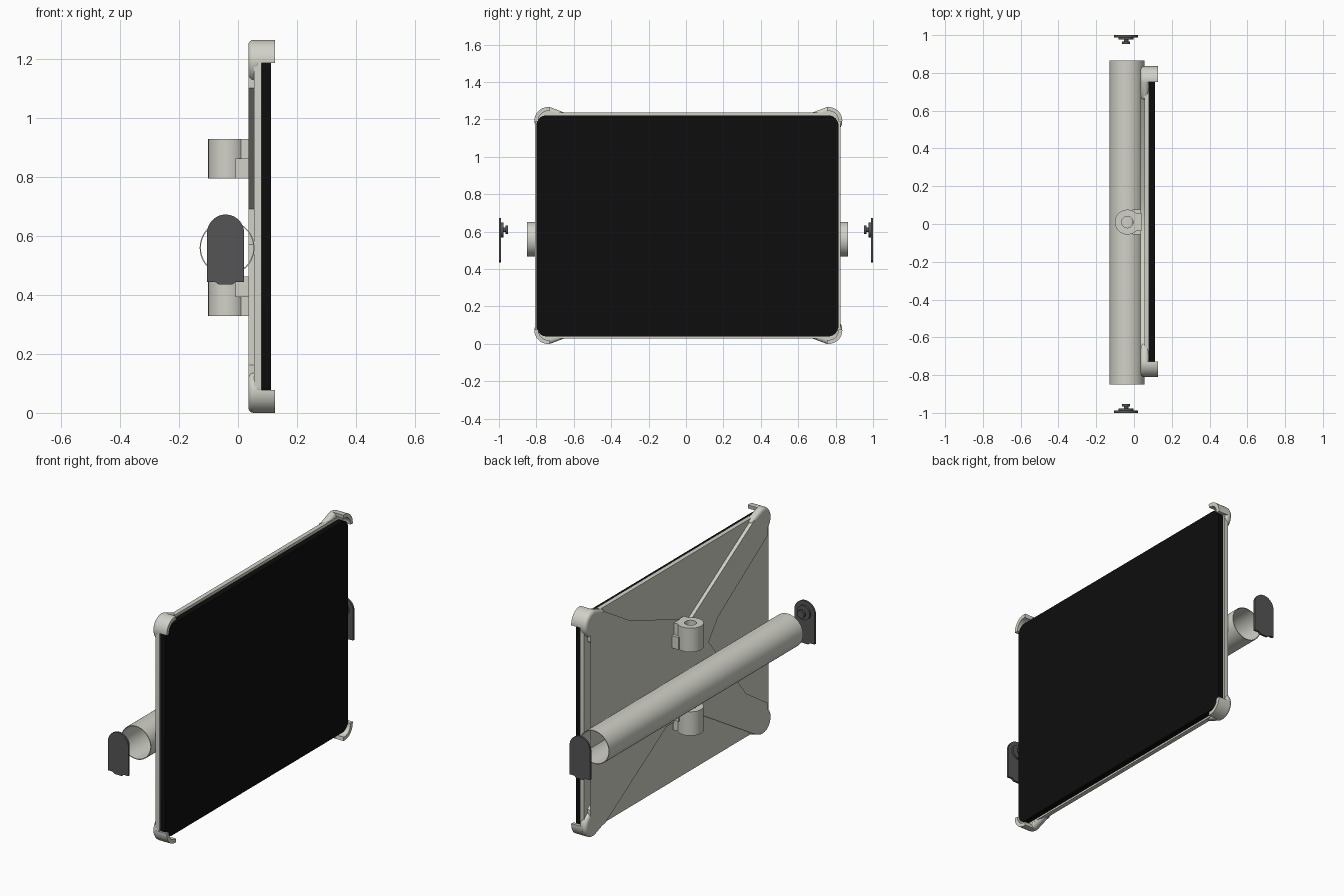
import bpy, bmesh, math

if "Cube" in bpy.data.objects:
    bpy.data.objects.remove(bpy.data.objects["Cube"])

CY, CZ = 0.01, 0.647      # tablet centre in y and z


def material(name, rgb):
    m = bpy.data.materials.new(name)
    m.diffuse_color = (*rgb, 1)
    m.use_nodes = True
    m.node_tree.nodes["Principled BSDF"].inputs["Base Color"].default_value = m.diffuse_color
    return m


light = material("warm_light_grey", (0.64, 0.64, 0.58))
dark = material("dark_grey", (0.09, 0.09, 0.09))
black = material("screen_black", (0.004, 0.004, 0.004))

# maps (u, v, along) to x, y, z for each extrusion axis
AXES = {
    "x": lambda u, v, w: (w, u, v),
    "y": lambda u, v, w: (u, w, v),
    "z": lambda u, v, w: (u, v, w),
}


def finish(name, bm, mat, bevel=0):
    bmesh.ops.recalc_face_normals(bm, faces=bm.faces)
    me = bpy.data.meshes.new(name)
    bm.to_mesh(me)
    bm.free()
    ob = bpy.data.objects.new(name, me)
    bpy.context.collection.objects.link(ob)
    me.materials.append(mat)
    if bevel:
        b = ob.modifiers.new("bevel", "BEVEL")
        b.width, b.segments, b.limit_method = bevel, 4, "ANGLE"
        b.angle_limit = math.radians(50)
    bpy.ops.object.select_all(action="DESELECT")
    bpy.context.view_layer.objects.active = ob
    ob.select_set(True)
    bpy.ops.object.shade_smooth_by_angle(angle=math.radians(35))
    return ob


def prism(name, pts, axis, lo, hi, mat, bevel=0):
    """Extrude a closed outline along an axis."""
    bm = bmesh.new()
    a, b = [[bm.verts.new(AXES[axis](u, v, w)) for u, v in pts] for w in (lo, hi)]
    n = len(pts)
    caps = [bm.faces.new(a), bm.faces.new(b)]
    for i in range(n):
        j = (i + 1) % n
        bm.faces.new((a[i], a[j], b[j], b[i]))
    if not bevel:
        bmesh.ops.triangulate(bm, faces=caps)
    return finish(name, bm, mat, bevel)


def hollow(name, centre, r_in, r_out, axis, lo, hi, mat, n=48):
    """Open ring or tube with a wall."""
    bm = bmesh.new()
    loops = [[bm.verts.new(AXES[axis](u, v, w)) for u, v in arc(*centre, r, 0, 360, n)[:-1]]
             for r, w in ((r_out, lo), (r_out, hi), (r_in, hi), (r_in, lo))]
    for k in range(4):
        p, q = loops[k], loops[(k + 1) % 4]
        for i in range(n):
            j = (i + 1) % n
            bm.faces.new((p[i], p[j], q[j], q[i]))
    return finish(name, bm, mat)


def arc(u, v, r, a0, a1, n):
    return [(u + r * math.cos(math.radians(a0 + (a1 - a0) * i / n)),
             v + r * math.sin(math.radians(a0 + (a1 - a0) * i / n))) for i in range(n + 1)]


def rounded(u0, u1, v0, v1, r):
    return (arc(u1 - r, v1 - r, r, 0, 90, 8) + arc(u0 + r, v1 - r, r, 90, 180, 8)
            + arc(u0 + r, v0 + r, r, 180, 270, 8) + arc(u1 - r, v0 + r, r, 270, 360, 8))


def rect(u0, u1, v0, v1):
    return [(u0, v0), (u1, v0), (u1, v1), (u0, v1)]


# tablet and its backing plate
prism("tablet", rounded(-0.80, 0.815, 0.055, 1.237, 0.055), "x", 0.08, 0.112, black)
prism("back_plate", rounded(-0.808, 0.825, 0.045, 1.253, 0.06), "x", 0.055, 0.08, light)

# raised X-shaped brace on the back
quarter = [(0.16, 0.06), (0.785, 0.47), (0.785, 0.585), (0.66, 0.595), (0.11, 0.26)]
brace = []
for sy, sz in ((1, 1), (-1, 1), (-1, -1), (1, -1)):
    part = [(CY + sy * y, CZ + sz * z) for y, z in quarter]
    brace += part if sy * sz > 0 else part[::-1]
prism("cross_brace", brace, "x", 0.035, 0.056, light)

# corner clips: rounded back pad with tail, and a curved wall around the corner
R = 0.073
pad = arc(0, 0, R, -75, 100, 20) + [(-0.11, 0.035), (-0.06, -0.05)]
wall = arc(0, 0, R, -4, 98, 18) + arc(0, 0, 0.052, 98, -4, 18)
for sy in (1, -1):
    for sz in (1, -1):
        def place(pts):
            return [(0.0125 + sy * (0.75 + y), 0.648 + sz * (0.56 + z)) for y, z in pts]
        prism("clip_pad", place(pad), "x", 0.035, 0.079, light, 0.018)
        prism("clip_wall", place(wall), "x", 0.06, 0.126, light)

# two bored bosses on the back, each with a wider foot toward the middle
for s, name in ((1, "upper"), (-1, "lower")):
    def span(a, b):
        return sorted((CZ + s * a - 0.003, CZ + s * b - 0.003))
    hollow(name + "_boss", (-0.035, CY), 0.03, 0.066, "z", *span(0.167, 0.301), light)
    prism(name + "_boss_neck", rect(-0.003, 0.04, CY - 0.048, CY + 0.048), "z",
          *span(0.168, 0.300), light)
    prism(name + "_boss_foot", rect(-0.008, 0.04, CY - 0.066, CY + 0.066), "z",
          *span(0.167, 0.235), light)

# open thin-walled cross tube
hollow("cross_tube", (-0.037, 0.575), 0.089, 0.093, "y", -0.85, 0.865, light, 64)

# end plates with an inward-facing button
plate = arc(-0.042, 0.625, 0.063, 0, 180, 24) + [
    (-0.105, 0.46), (-0.078, 0.46), (-0.065, 0.45), (-0.02, 0.45), (-0.008, 0.46), (0.021, 0.46)]
for s, name in ((1, "rear"), (-1, "front")):
    prism(name + "_end_plate", plate, "y", *sorted((s * 0.988, s)), dark)
    for part, r, a, b in (("collar", 0.04, 0.977, 0.989), ("stem", 0.012, 0.962, 0.98),
                          ("button", 0.022, 0.953, 0.966)):
        prism(f"{name}_{part}", arc(-0.042, 0.625, r, 0, 360, 24)[:-1], "y",
              *sorted((s * a, s * b)), dark)

# stand the whole model on z = 0
for ob in bpy.context.scene.objects:
    ob.location.z -= 0.015
